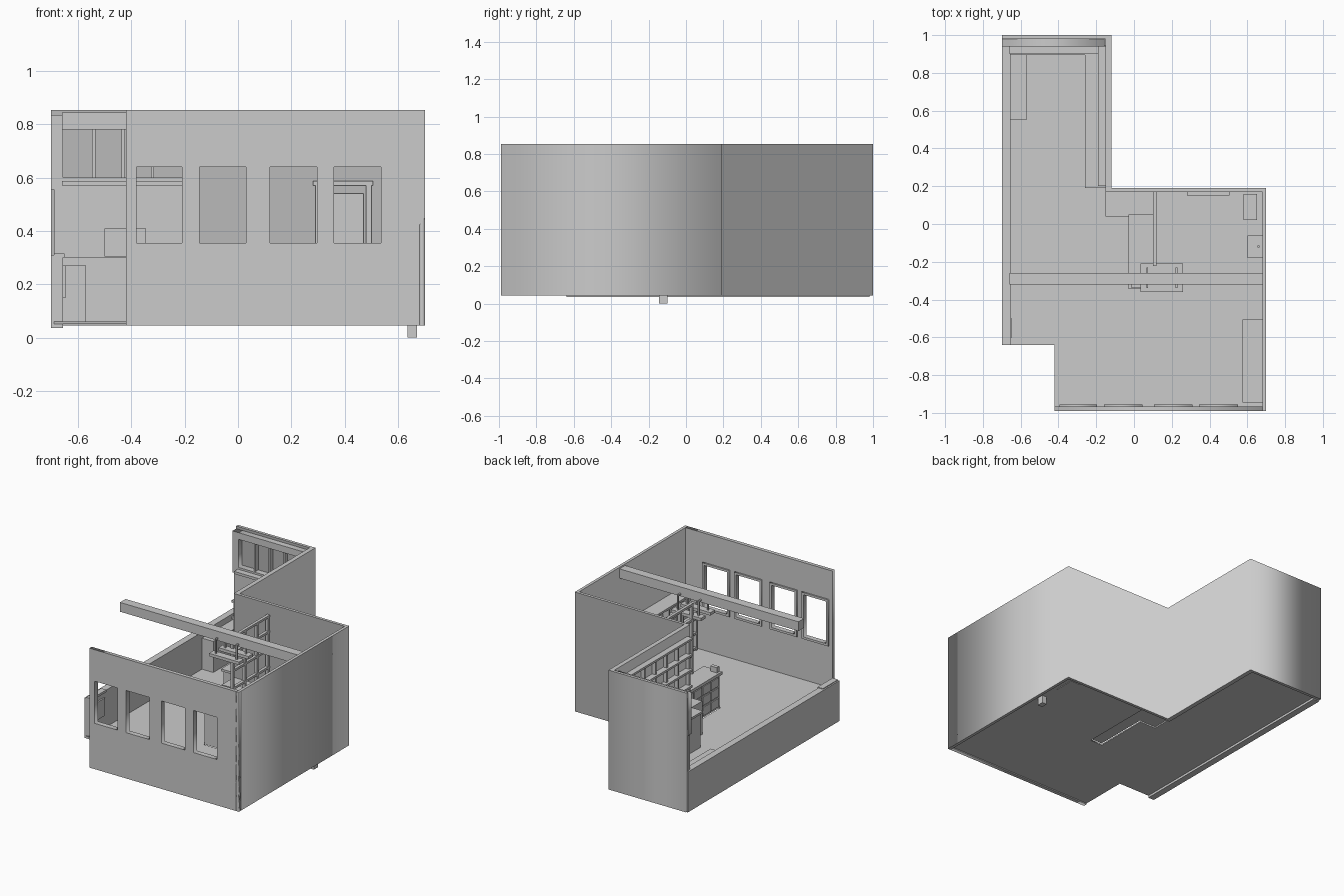
import bpy, math

if "Cube" in bpy.data.objects:
    bpy.data.objects.remove(bpy.data.objects["Cube"])

def box(name, x0, x1, y0, y1, z0, z1):
    bpy.ops.mesh.primitive_cube_add(size=1, location=((x0+x1)/2, (y0+y1)/2, (z0+z1)/2))
    o = bpy.context.object
    o.name = name
    o.scale = (x1-x0, y1-y0, z1-z0)
    return o

def prism(name, loops, depth, loc, upright=False):
    # filled outline (extra loops are holes) with thickness, centred on loc
    c = bpy.data.curves.new(name, 'CURVE')
    c.dimensions = '2D'
    c.fill_mode = 'BOTH'
    c.extrude = depth/2
    for pts in loops:
        s = c.splines.new('POLY')
        s.points.add(len(pts)-1)
        for p, (u, v) in zip(s.points, pts):
            p.co = (u, v, 0, 1)
        s.use_cyclic_u = True
    o = bpy.data.objects.new(name, c)
    bpy.context.collection.objects.link(o)
    o.location = loc
    if upright:
        o.rotation_euler.x = math.pi/2
    bpy.ops.object.select_all(action='DESELECT')
    bpy.context.view_layer.objects.active = o
    o.select_set(True)
    bpy.ops.object.convert(target='MESH')
    return bpy.context.object

def rect(x0, x1, z0, z1):
    return [(x0, z0), (x1, z0), (x1, z1), (x0, z1)]

def frame(name, x0, x1, z0, z1, w, y0, y1):
    return prism(name, [rect(x0-w, x1+w, z0-w, z1+w), rect(x0, x1, z0, z1)],
                 y1-y0, (0, (y0+y1)/2, 0), True)

B, T, F = 0.045, 0.853, 0.06   # wall bottom, wall top, floor level

# floor, open underneath the serving counter
prism("floor", [
    [(-.69, -.64), (-.42, -.64), (-.42, -.98), (.69, -.98), (.69, .18), (.07, .18),
     (.07, -.34), (-.02, -.34), (-.02, .04), (-.14, .04), (-.14, .99), (-.69, .99)]],
    0.008, (0, 0, F-.004))

# full-height walls: right side, stepped back and rear end
prism("main_walls", [
    [(.7, -.99), (.7, .19), (-.12, .19), (-.12, 1), (-.7, 1), (-.7, .98),
     (-.15, .98), (-.15, .17), (.68, .17), (.68, -.99)]], T-B, (0, 0, (T+B)/2))

# front wall with four windows and inner trims
windows = [(-.38, -.21), (-.145, .03), (.12, .295), (.36, .535)]
prism("front_wall", [rect(-.42, .7, B, T)] + [rect(a, b, .355, .64) for a, b in windows],
      .025, (0, -.9775, 0), True)
for i, (a, b) in enumerate(windows):
    frame(f"window_trim_{i+1}", a, b, .355, .64, .015, -.966, -.955)

# low wall on the open left side
box("low_left_wall", -.7, -.655, -.64, .98, .037, .31)
box("low_wall_cap", -.69, -.65, -.64, -.48, .30, .315)
box("low_wall_panel", -.655, -.645, -.60, -.50, .15, .27)

# rear wall: framed recess, shelf and cupboard
frame("rear_wall_frame", -.655, -.2, .60, .79, .045, .94, .982)
box("rear_lower_panel", -.69, -.15, .94, .982, F, .555)
box("rear_shelf", -.66, -.15, .90, .945, .57, .587)
for i, x in enumerate((-.54, -.43, -.32)):
    box(f"rear_mullion_{i+1}", x-.006, x+.006, .95, .982, .60, .79)

# counters along the rear room
box("rear_counter", -.655, -.15, .895, .945, F, .30)
box("left_counter", -.655, -.57, .55, .90, F, .27)
box("right_counter", -.25, -.15, .20, .90, F, .29)
box("right_counter_top", -.26, -.15, .19, .90, .29, .305)
box("counter_cupboard", -.5, -.345, .90, .94, .305, .41)

# wall rack: shelves and uprights
for i, z in enumerate((.45, .56, .66, .77)):
    box(f"rack_shelf_{i+1}", -.19, -.15, .20, .94, z, z+.014)
for i in range(7):
    y = .21 + i*.12
    box(f"rack_upright_{i+1}", -.175, -.15, y-.006, y+.006, .305, .784)

# serving counter with drawer fronts
box("serving_counter", -.015, .10, -.335, .04, F, .285)
box("serving_counter_top", -.03, .11, -.345, .05, .285, .305)
box("counter_return", -.15, .10, .04, .17, F, .285)
for r in range(3):
    for c in range(4):
        y, z = -.32 + c*.09, .075 + r*.07
        box(f"drawer_{r}_{c}", -.022, -.014, y, y+.08, z, z+.058)

# open partition beside the counter
for i, y in enumerate((-.215, -.09, .04, .16)):
    box(f"partition_post_{i+1}", .10, .12, y-.008, y+.008, F, .78)
for i, z in enumerate((.42, .54, .66, .765)):
    box(f"partition_rail_{i+1}", .10, .12, -.22, .17, z, z+.015)

# overhead beam with two hanging lamp bars
box("ceiling_beam", -.66, .68, -.32, -.26, .78, .843)
for side, y in (("front", -.335), ("rear", -.235)):
    bar = box(f"lamp_bar_{side}", .035, .26, y-.025, y+.025, .68, .70)
    bev = bar.modifiers.new("round", 'BEVEL')
    bev.width = .006
    for i, x in enumerate((.07, .225)):
        box(f"lamp_stem_{side}_{i+1}", x-.005, x+.005, y-.005, y+.005, .70, .80)
        box(f"lamp_arm_{side}_{i+1}", x-.005, x+.005, min(y, -.29), max(y, -.29), .79, .80)
box("beam_post", -.015, .035, -.335, -.31, .285, .34)

# door in the stepped back wall
box("door_leaf", .36, .47, .16, .172, F, .54)
for i, x in enumerate((.30, .49)):
    box(f"door_jamb_{i+1}", x-.01, x+.01, .155, .172, F, .57)
box("door_lintel", .28, .505, .15, .172, .57, .587)

# shelf unit on the right wall
for i, z in enumerate((.07, .17, .27, .37, .45)):
    box(f"side_shelf_{i+1}", .575, .68, -.945, -.505, z, z+.014)
for i, y in enumerate((-.945, -.80, -.65, -.517)):
    box(f"side_upright_{i+1}", .575, .68, y, y+.012, F, .46)
box("side_shelf_divider", .62, .63, -.945, -.505, F, .46)

# cabinet, basin and drain by the right wall
box("small_cabinet", .58, .65, .02, .16, .048, .25)
box("basin", .60, .68, -.18, -.06, .25, .30)
box("basin_tap", .655, .665, -.125, -.115, .30, .36)
box("basin_pipe", .635, .67, -.145, -.10, 0, .25)
